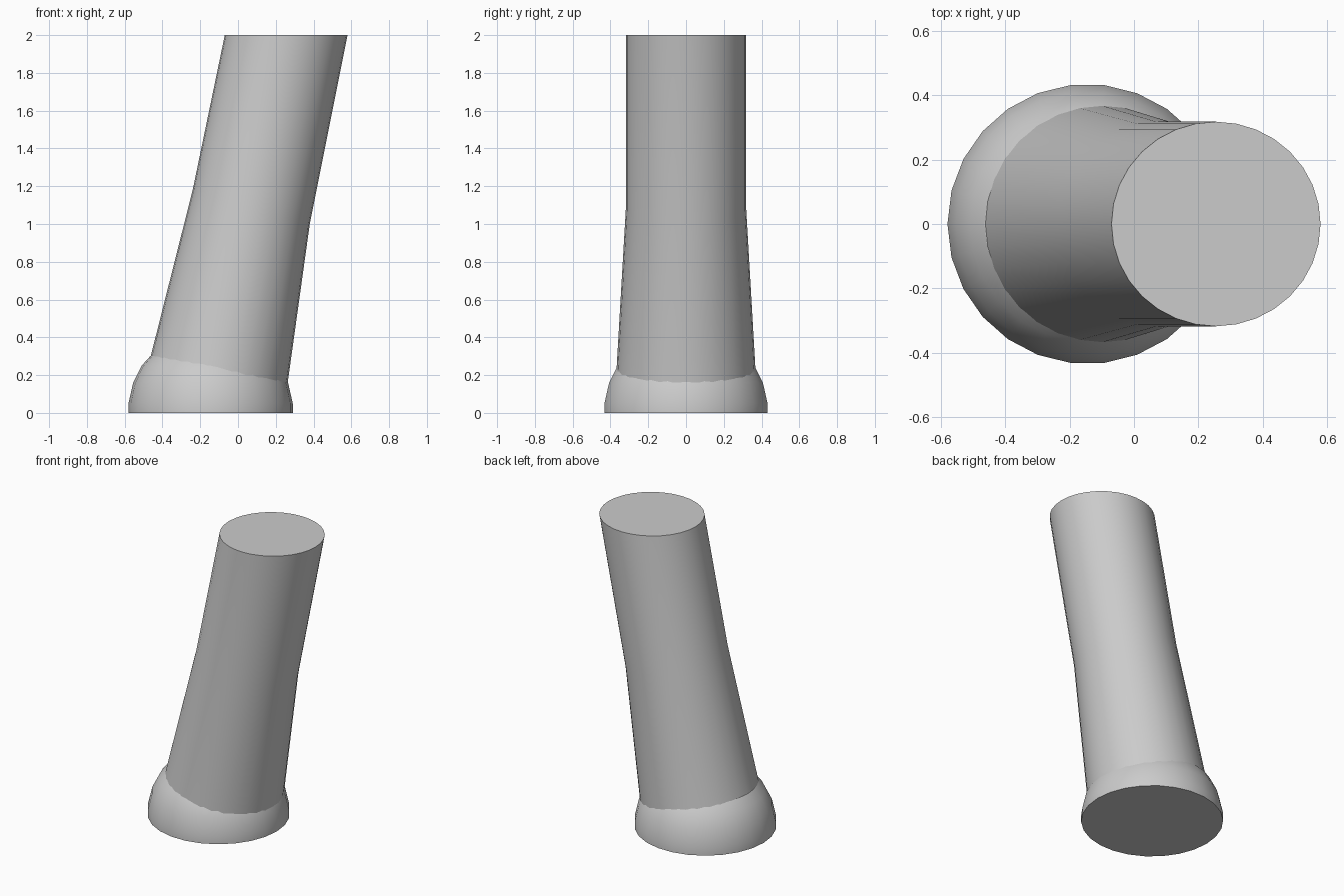
import bpy, bmesh
from math import cos, sin, pi

if "Cube" in bpy.data.objects:
    bpy.data.objects.remove(bpy.data.objects["Cube"], do_unlink=True)

grey = bpy.data.materials.new("plain grey")
grey.use_nodes = True
colour = (0.6, 0.6, 0.6, 1)
grey.diffuse_color = colour
grey.node_tree.nodes["Principled BSDF"].inputs["Base Color"].default_value = colour


def loft(name, rings, sides):
    """Capped loft; each ring is (left x, left z, right x, right z, half depth)."""
    bm = bmesh.new()
    loops = []
    for xl, zl, xr, zr, depth in rings:
        loop = []
        for i in range(sides):
            a = 2 * pi * i / sides
            t = (1 + cos(a)) / 2
            loop.append(bm.verts.new((xl + (xr - xl) * t, depth * sin(a), zl + (zr - zl) * t)))
        loops.append(loop)
    for low, high in zip(loops, loops[1:]):
        for i in range(sides):
            j = (i + 1) % sides
            bm.faces.new((low[i], low[j], high[j], high[i]))
    bm.faces.new(loops[0][::-1])
    bm.faces.new(loops[-1])
    mesh = bpy.data.meshes.new(name)
    bm.to_mesh(mesh)
    bm.free()
    obj = bpy.data.objects.new(name, mesh)
    bpy.context.collection.objects.link(obj)
    mesh.materials.append(grey)
    bpy.ops.object.select_all(action="DESELECT")
    obj.select_set(True)
    bpy.context.view_layer.objects.active = obj
    bpy.ops.object.shade_smooth_by_angle(angle=pi / 6)
    return obj


# Domed foot, cut flat at the ground
centre = -0.145
profile = [(0.435, 0), (0.435, 0.05), (0.41, 0.16), (0.365, 0.25), (0.32, 0.30), (0.2, 0.33)]
loft("domed_foot", [(centre - r, z, centre + r, z, r) for r, z in profile], 26)

# Leaning post: tapered lower half, straight upper half with a level top
loft("leaning_post", [
    (-0.50, 0.15, 0.245, 0.03, 0.376),
    (-0.24, 1.18, 0.38, 1.00, 0.318),
    (-0.07, 2.00, 0.58, 2.00, 0.318),
], 32)
